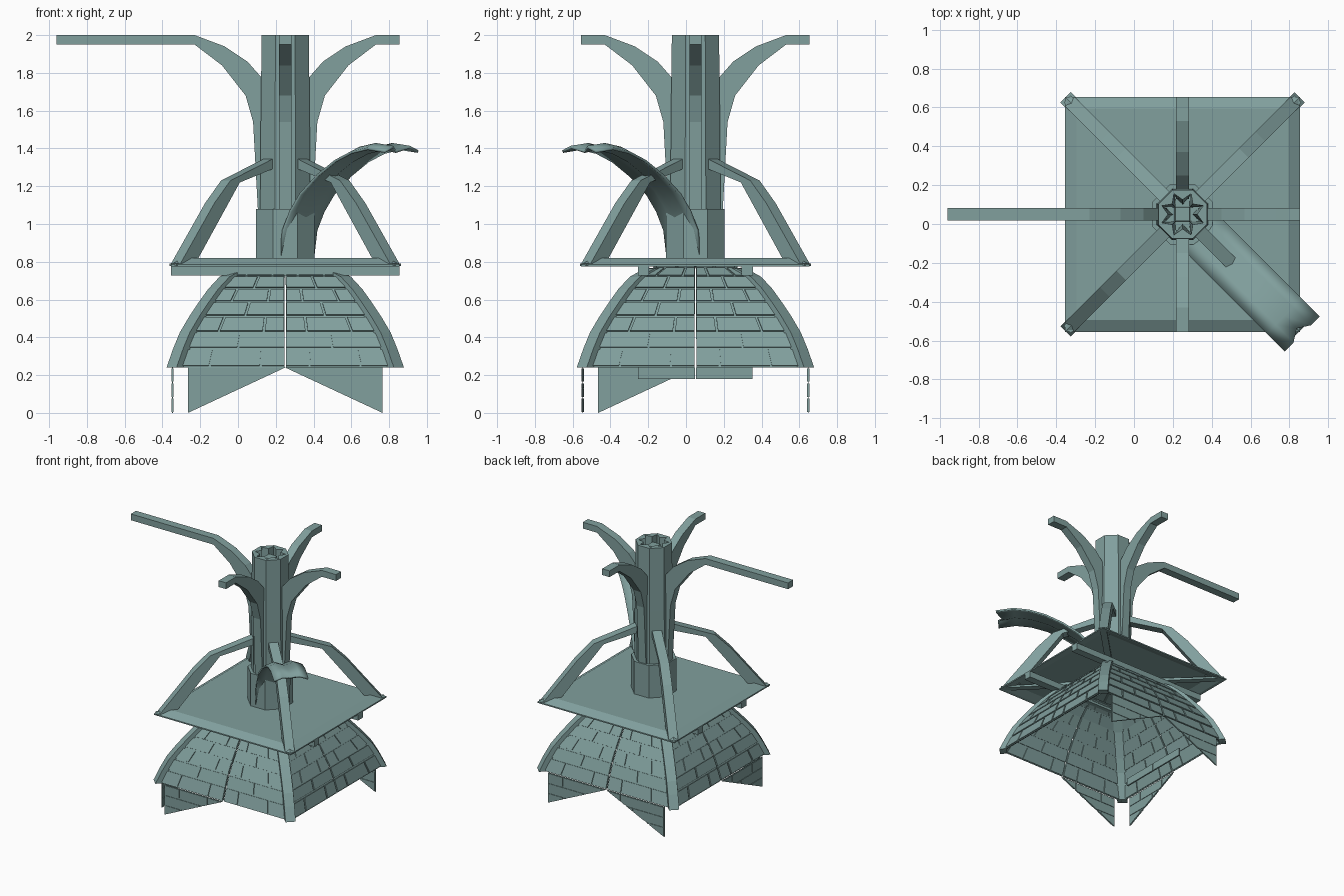
import bpy, bmesh, math
from mathutils import Vector, Matrix

if "Cube" in bpy.data.objects:
    bpy.data.objects.remove(bpy.data.objects["Cube"])

CENTRE = Vector((0.25, 0.05, 0))
HALF = 0.605
ROOT2 = math.sqrt(2)
RIGHT_ANGLE = math.pi / 2

teal = bpy.data.materials.new("weathered_teal")
COLOUR = (0.22, 0.35, 0.34, 1)
teal.diffuse_color = COLOUR
teal.use_nodes = True
teal.node_tree.nodes["Principled BSDF"].inputs["Base Color"].default_value = COLOUR


def finish(name, bm, angle=0.0, thickness=0.0):
    """Turn the part about the central axis and make it an object."""
    bmesh.ops.recalc_face_normals(bm, faces=bm.faces)
    bm.transform(Matrix.Translation(CENTRE) @ Matrix.Rotation(angle, 4, "Z"))
    mesh = bpy.data.meshes.new(name)
    bm.to_mesh(mesh)
    bm.free()
    mesh.materials.append(teal)
    obj = bpy.data.objects.new(name, mesh)
    bpy.context.collection.objects.link(obj)
    if thickness:
        mod = obj.modifiers.new("thickness", "SOLIDIFY")
        mod.thickness = thickness
        mod.offset = 0
    return obj


def add_face(bm, points):
    return bm.faces.new([bm.verts.new(p) for p in points])


def fin(name, profile, width, angle):
    """Extrude a radius/height outline sideways."""
    bm = bmesh.new()
    face = add_face(bm, [(r, -width / 2, z) for r, z in profile])
    moved = bmesh.ops.extrude_face_region(bm, geom=[face])["geom"]
    bmesh.ops.translate(bm, vec=(0, width, 0),
                        verts=[v for v in moved if isinstance(v, bmesh.types.BMVert)])
    finish(name, bm, angle)


def rings(name, levels, sides, turn, cap=True):
    """Loft rings; each level is (outer radius, alternate radius, height)."""
    bm = bmesh.new()
    loops = []
    for r0, r1, z in levels:
        loops.append([bm.verts.new(((r1 if i % 2 else r0) * math.cos(turn + math.tau * i / sides),
                                    (r1 if i % 2 else r0) * math.sin(turn + math.tau * i / sides), z))
                      for i in range(sides)])
    for a, b in zip(loops, loops[1:]):
        for i in range(sides):
            j = (i + 1) % sides
            bm.faces.new((a[i], a[j], b[j], b[i]))
    if cap:
        bm.faces.new(loops[-1])
    return finish(name, bm)


def box(name, centre, size):
    bm = bmesh.new()
    bmesh.ops.create_cube(bm, size=1, matrix=Matrix.Translation(centre) @ Matrix.Diagonal((*size, 1)))
    return finish(name, bm)


# Hollow trunk with a star-shaped bore, and the collar at its foot
EIGHTH = math.pi / 8
APO = 1 / math.cos(EIGHTH)
rings("trunk", [(0.135 * APO, 0.135, 0.78), (0.13 * APO, 0.13, 1.5), (0.125 * APO, 0.125, 2),
                (0.115, 0.075, 2), (0.1, 0.05, 1.6)], 16, EIGHTH)
rings("trunk_core", [(0.057, 0.057, 1.6), (0.05, 0.05, 1.97)], 4, math.pi / 4)
rings("trunk_collar", [(0.155 * APO, 0.155 * APO, 0.78), (0.155 * APO, 0.155 * APO, 1.08),
                       (0.13 * APO, 0.13 * APO, 1.08)], 8, EIGHTH, False)

# Four arching branches, one carrying a long arm
for k, name in enumerate(("left", "back", "right", "front")):
    reach = 1.21 if name == "right" else HALF
    upper = [(0.08, 1.72), (0.125, 1.775), (0.2, 1.86), (0.32, 1.94), (0.48, 2), (reach, 2)]
    lower = [(reach, 1.95), (0.48, 1.95), (0.335, 1.84), (0.21, 1.68), (0.17, 1.54),
             (0.145, 1.08), (0.08, 1.08)]
    fin("branch_" + name, upper + lower, 0.065, k * RIGHT_ANGLE)

# Platform shell with a sloping rim and a hollow underside
rings("platform", [(h * ROOT2, h * ROOT2, z) for h, z in
                   ((0.52, 0.805), (0.585, 0.778), (HALF, 0.775), (HALF, 0.785), (0.545, 0.82))],
      4, math.pi / 4)
rings("platform_underside", [(0.74, 0.74, 0.805), (0.1, 0.1, 0.805)], 4, math.pi / 4)
for side in (-1, 1):
    box("platform_beam", (0, side * 0.275, 0.753), (2 * HALF, 0.06, 0.05))

# Hip roof outline: half width and height, from eaves to top
ROOF = [(0.59, 0.24), (0.555, 0.34), (0.52, 0.425), (0.47, 0.51), (0.42, 0.585),
        (0.37, 0.655), (0.31, 0.72), (0.23, 0.765), (0.1, 0.775)]
brace = [(0.58, 0.79), (0.4, 1.11), (0.315, 1.23), (0.07, 1.355),
         (0.07, 1.3), (0.265, 1.22), (0.495, 0.8)]
for k in range(4):
    diagonal = (k + 0.5) * RIGHT_ANGLE
    fin("corner_brace", [(r * ROOT2, z) for r, z in brace], 0.07, diagonal)
    outer = [((h + 0.012) * ROOT2, z) for h, z in ROOF]
    inner = [((h - 0.025) * ROOT2, z - 0.012 * (z > 0.25)) for h, z in reversed(ROOF)]
    fin("roof_hip", outer + inner, 0.075, diagonal)
    fin("platform_rib", [(0.84, 0.778), (0.84, 0.79), (0.1, 0.805), (0.1, 0.778)], 0.05, diagonal)


# Brick roof sides, each in two halves with a slit between them
def roof_quad(bm, low, high, t0, t1, gap, shrink):
    (h0, z0), (h1, z1) = low, high
    a, b = shrink, 1 - shrink
    low = (h0 + (h1 - h0) * a, z0 + (z1 - z0) * a)
    high = (h0 + (h1 - h0) * b, z0 + (z1 - z0) * b)
    add_face(bm, [(low[0], t0 * low[0] + gap, low[1]), (low[0], t1 * low[0] - gap, low[1]),
                  (high[0], t1 * high[0] - gap, high[1]), (high[0], t0 * high[0] + gap, high[1])])


for k in range(4):
    sheet, bricks = bmesh.new(), bmesh.new()
    for row, (low, high) in enumerate(zip(ROOF, ROOF[1:])):
        cuts = [0, 0.45, 0.96] if row % 2 else [0, 0.22, 0.68, 0.96]
        for side in (-1, 1):
            for c0, c1 in zip(cuts, cuts[1:]):
                t0, t1 = sorted((side * c0, side * c1))
                roof_quad(bricks, low, high, t0, t1, 0.006, 0.07)
            t0, t1 = sorted((side * 0.008, side * 0.98))
            roof_quad(sheet, low, high, t0, t1, 0, 0)
    bmesh.ops.remove_doubles(sheet, verts=sheet.verts, dist=0.0005)
    finish("roof_sheet", sheet, k * RIGHT_ANGLE, 0.004)
    finish("roof_bricks", bricks, k * RIGHT_ANGLE, 0.018)


# Triangular brick panels hanging under the eaves
def wall_panel(side, angle):
    edge, top, rows, x = 0.515, 0.24, 3, 0.597
    sheet, bricks = bmesh.new(), bmesh.new()
    add_face(sheet, [(x, side * edge, 0), (x, side * edge, top), (x, 0, top)])
    step = top / rows
    for row in range(rows):
        z0, z1 = row * step + 0.005, (row + 1) * step - 0.005
        cuts = [0, 0.24, edge] if row % 2 else [0, 0.13, 0.38, edge]
        for c0, c1 in zip(cuts, cuts[1:]):
            y0, y1 = side * (c0 + 0.005), side * (c1 - 0.005)
            add_face(bricks, [(x, y0, z0), (x, y1, z0), (x, y1, z1), (x, y0, z1)])
    bmesh.ops.bisect_plane(bricks, geom=bricks.verts[:] + bricks.edges[:] + bricks.faces[:],
                           plane_co=(x, 0, top), plane_no=(0, -side * top, -edge), clear_outer=True)
    finish("eave_panel", sheet, angle, 0.004)
    finish("eave_bricks", bricks, angle, 0.012)


wall_panel(1, RIGHT_ANGLE)
wall_panel(-1, RIGHT_ANGLE)
wall_panel(-1, -RIGHT_ANGLE)
wall_panel(1, math.pi)
for side in (-1, 1):
    box("inner_brick", (-0.4, side * 0.153, 0.21), (0.012, 0.3, 0.06))

# Long folded leaf curling out over one corner
spine = [(0.085, 0.83), (0.11, 0.98), (0.165, 1.08), (0.24, 1.17), (0.37, 1.27),
         (0.5, 1.345), (0.62, 1.39), (0.74, 1.41), (0.87, 1.395)]
bm = bmesh.new()
loops = []
for i, (r, z) in enumerate(spine):
    last = i == len(spine) - 1
    loops.append([bm.verts.new((r - (0.04 if last and v == 0 else 0), v * 0.125,
                                z + (0.012 if abs(v) == 0.5 else -0.012)))
                  for v in (-1, -0.5, 0, 0.5, 1)])
for a, b in zip(loops, loops[1:]):
    for j in range(4):
        bm.faces.new((a[j], a[j + 1], b[j + 1], b[j]))
for f in bm.faces:
    f.smooth = True
finish("curled_leaf", bm, -math.pi / 4, 0.014)
